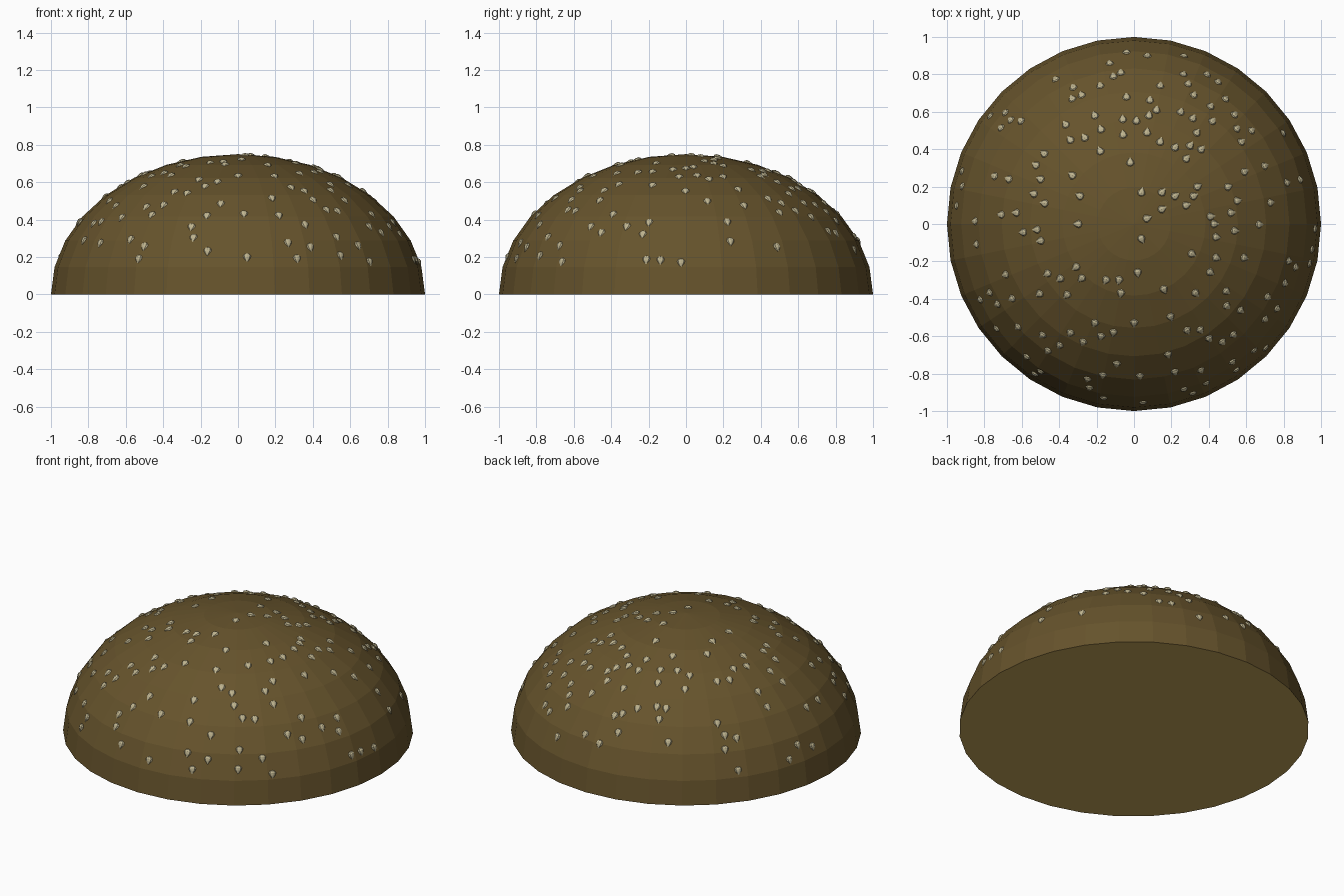
import bpy, bmesh, math, random
from mathutils import Vector, Matrix
from mathutils.bvhtree import BVHTree

if "Cube" in bpy.data.objects:
    bpy.data.objects.remove(bpy.data.objects["Cube"])

random.seed(11)
HEIGHT = 0.75
SEEDS = 165


def material(name, rgb):
    m = bpy.data.materials.new(name)
    m.diffuse_color = (*rgb, 1)
    m.use_nodes = True
    m.node_tree.nodes["Principled BSDF"].inputs["Base Color"].default_value = m.diffuse_color
    return m


def make_object(name, bm, *mats):
    bmesh.ops.recalc_face_normals(bm, faces=bm.faces)
    mesh = bpy.data.meshes.new(name)
    bm.to_mesh(mesh)
    for mat in mats:
        mesh.materials.append(mat)
    obj = bpy.data.objects.new(name, mesh)
    bpy.context.collection.objects.link(obj)
    return obj


# Bun dome: flattened upper half of a sphere with a paler cut underside
bun = bmesh.new()
bmesh.ops.create_uvsphere(bun, u_segments=32, v_segments=16, radius=1)
low = [v for v in bun.verts if v.co.z < -0.01]
bmesh.ops.delete(bun, geom=low, context='VERTS')
bmesh.ops.scale(bun, vec=(1, 1, HEIGHT), verts=bun.verts)
rim = [e for e in bun.edges if e.is_boundary]
cap = bmesh.ops.contextual_create(bun, geom=rim)["faces"][0]
cap.material_index = 1
tree = BVHTree.FromBMesh(bun)
make_object("bun_top", bun, material("toasted brown", (0.133, 0.087, 0.025)),
            material("golden crumb", (0.53, 0.36, 0.10)))

# Sesame seeds: little teardrops lying on the crust, tips pointing downhill
# Profile: (distance along the seed, half width)
PROFILE = [(-0.018, 0.014), (-0.007, 0.022), (0.006, 0.018), (0.018, 0.009)]
SIDES = 8
CROWN = [  # (x, y) of the seeds on the crown
    (-.06, .56), (.07, .49), (.08, .58), (.12, .61), (.14, .44), (.22, .41), (.28, .35),
    (.30, .42), (.36, .40), (.42, .55), (.41, .63), (-.02, .33), (-.18, .39), (-.34, .45),
    (-.21, .58), (-.28, .69), (-.33, .67), (-.04, .68), (-.18, .74), (-.11, .79), (-.07, .81),
    (-.13, .86), (-.04, .92), (.14, .74), (.29, .75), (.25, .60), (.32, .69), (.49, .67),
    (.45, .76), (.63, .50), (.55, .51), (.70, .31), (.04, .17), (.15, .08), (.07, .03),
    (.04, -.08), (.02, -.26), (.15, .17), (.22, .15), (.28, .10), (.34, .20), (.32, .15),
    (.41, .04), (.52, .06), (.43, 0), (.44, -.07), (.31, -.16), (.44, -.18), (.59, -.18),
    (-.33, .26), (-.29, .15), (-.30, 0), (-.50, .24), (-.67, .24), (-.71, .05), (-.63, .06),
    (-.52, -.03), (-.50, -.09), (-.31, -.23), (-.28, -.29), (-.15, -.30), (-.08, -.30),
    (-.07, -.37), (.16, -.35), (.33, -.37), (-.11, -.58), (-.21, -.53)]


def add_seed(bm, frame):
    rings = [[bm.verts.new(frame @ Vector((along, r * math.cos(a), 0.55 * r * math.sin(a))))
              for a in (math.tau * i / SIDES for i in range(SIDES))]
             for along, r in PROFILE]
    back = bm.verts.new(frame @ Vector((-0.023, 0, 0)))
    tip = bm.verts.new(frame @ Vector((0.029, 0, 0)))
    for i in range(SIDES):
        j = (i + 1) % SIDES
        bm.faces.new((back, rings[0][j], rings[0][i]))
        bm.faces.new((tip, rings[-1][i], rings[-1][j]))
        for a, b in zip(rings, rings[1:]):
            bm.faces.new((a[i], a[j], b[j], b[i]))


def on_crust(x, y):
    return tree.ray_cast(Vector((x, y, 2)), Vector((0, 0, -1)))[0]


# The rest of the seeds are scattered over the shoulders
placed = [on_crust(x, y) for x, y in CROWN]
while len(placed) < SEEDS:
    r, a = math.sqrt(random.uniform(0.22, 0.94)), random.uniform(0, math.tau)
    hit = on_crust(r * math.cos(a), r * math.sin(a))
    if hit and all((hit - p).length > 0.07 for p in placed):
        placed.append(hit)

seeds = bmesh.new()
for p in placed:
    normal = Vector((p.x, p.y, p.z / HEIGHT ** 2)).normalized()
    side = Vector((0, 0, 1)).cross(normal).normalized()
    downhill = side.cross(normal)
    frame = Matrix((downhill, normal.cross(downhill), normal)).transposed().to_4x4()
    frame.translation = p
    add_seed(seeds, frame)
make_object("sesame_seeds", seeds, material("pale seed", (0.52, 0.46, 0.28)))
